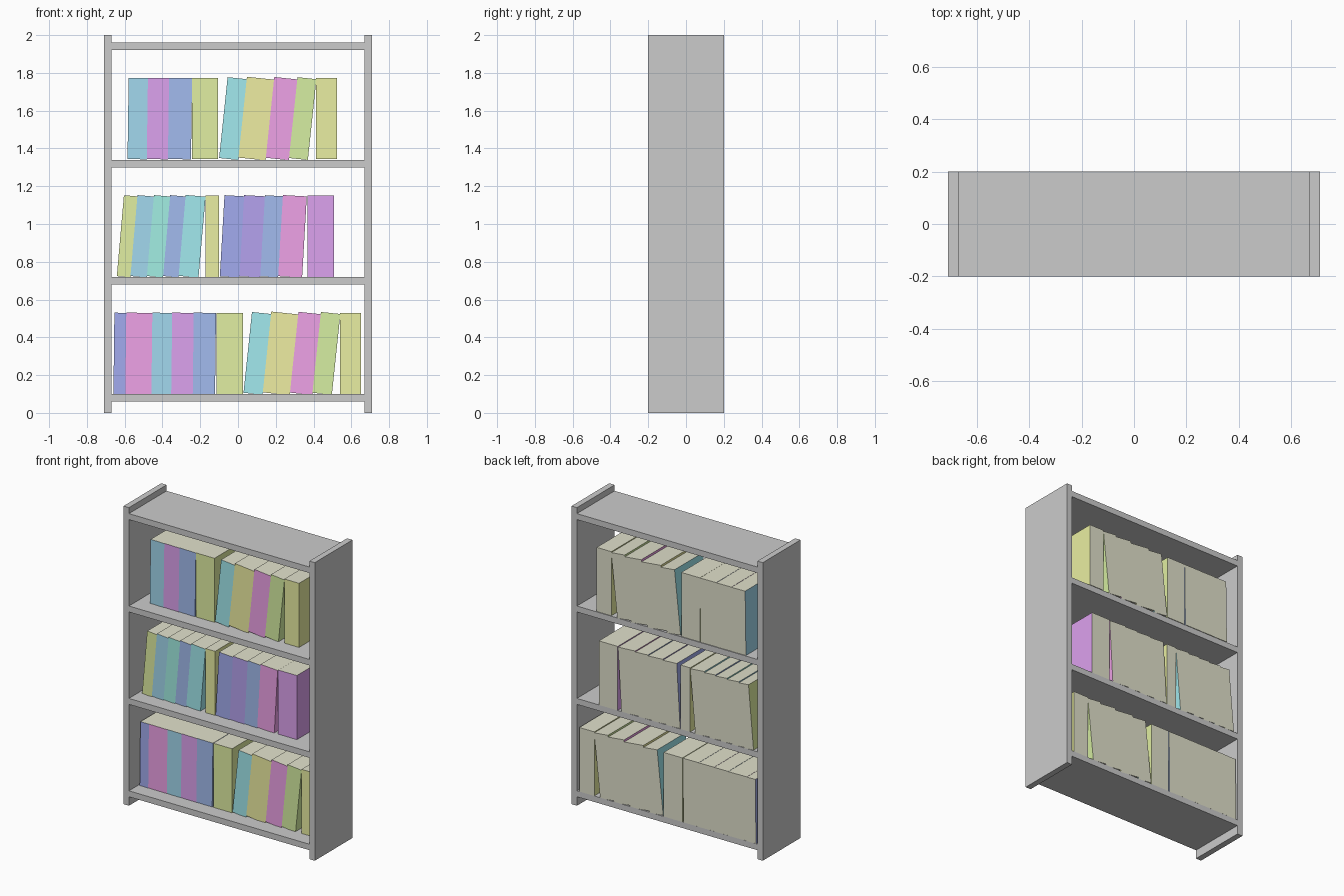
import bpy, bmesh
from math import radians, cos
from mathutils import Matrix

if "Cube" in bpy.data.objects:
    bpy.data.objects.remove(bpy.data.objects["Cube"])

MATS = {}


def mat(name, rgb):
    if name not in MATS:
        m = bpy.data.materials.new(name)
        m.diffuse_color = (*rgb, 1)
        m.use_nodes = True
        m.node_tree.nodes["Principled BSDF"].inputs["Base Color"].default_value = m.diffuse_color
        MATS[name] = m
    return MATS[name]


def box(name, center, size, lean=0.0):
    bm = bmesh.new()
    bmesh.ops.create_cube(bm, size=1, matrix=Matrix.Diagonal((*size, 1)))
    me = bpy.data.meshes.new(name)
    bm.to_mesh(me)
    bm.free()
    ob = bpy.data.objects.new(name, me)
    ob.location = center
    ob.rotation_euler.y = radians(lean)
    bpy.context.collection.objects.link(ob)
    return ob


# Case: two side panels and four shelves, open at front and back
for side, x in (("left", -0.69), ("right", 0.69)):
    box(f"side_panel_{side}", (x, 0, 1), (0.04, 0.4, 2))
for i in range(4):
    box(f"shelf_{i + 1}", (0, 0, 0.08 + 0.62 * i), (1.344, 0.4, 0.04))

COLORS = {
    "sky": (.36, .69, .86), "purple": (.72, .36, .86), "blue": (.36, .50, .86),
    "indigo": (.36, .41, .86), "violet": (.46, .36, .86), "lime": (.75, .86, .36),
    "cyan": (.36, .82, .86), "yellow": (.86, .85, .36), "pink": (.86, .36, .80),
    "green": (.67, .86, .36), "teal": (.36, .86, .77), "olive": (.82, .86, .36),
}
PAGES = (.75, .75, .60)
H, FRONT, BACK = 0.43, -0.10, 0.20


def book(name, x0, x1, z, lean, color):
    ob = box(name, ((x0 + x1) / 2, (FRONT + BACK) / 2, z + H / 2),
             ((x1 - x0) * cos(radians(lean)), BACK - FRONT, H), lean)
    ob.data.materials.append(mat(color, COLORS[color]))
    ob.data.materials.append(mat("pages", PAGES))
    # spine and both covers are coloured, the other faces show pages
    for p in ob.data.polygons:
        p.material_index = int(abs(p.normal.z) > 0.5 or p.normal.y > 0.5)


# Books: per shelf, runs of (lean in degrees, edges at mid height, colours)
SHELVES = [
    (0.10, [
        (0.7, [-.657, -.594, -.456, -.351, -.237, -.119], "indigo pink sky purple blue"),
        (0, [-.113, .026], "lime"),
        (6, [.051, .153, .297, .416, .520], "cyan yellow pink green"),
        (0, [.541, .652], "olive")]),
    (0.72, [
        (5, [-.623, -.551, -.464, -.378, -.296, -.190], "lime sky teal blue cyan"),
        (0, [-.171, -.100], "olive"),
        (3.3, [-.084, .020, .130, .225, .352], "indigo violet blue pink"),
        (0, [.367, .507], "purple")]),
    (1.343, [
        (0.8, [-.582, -.480, -.368, -.246], "sky purple blue"),
        (0, [-.243, -.105], "lime"),
        (6, [-.078, .024, .169, .292, .393], "cyan yellow pink green"),
        (0, [.414, .523], "olive")]),
]
for s, (z, runs) in enumerate(SHELVES):
    n = 0
    for lean, edges, colors in runs:
        for x0, x1, c in zip(edges, edges[1:], colors.split()):
            n += 1
            book(f"book_{s + 1}_{n}", x0, x1, z, lean, c)
